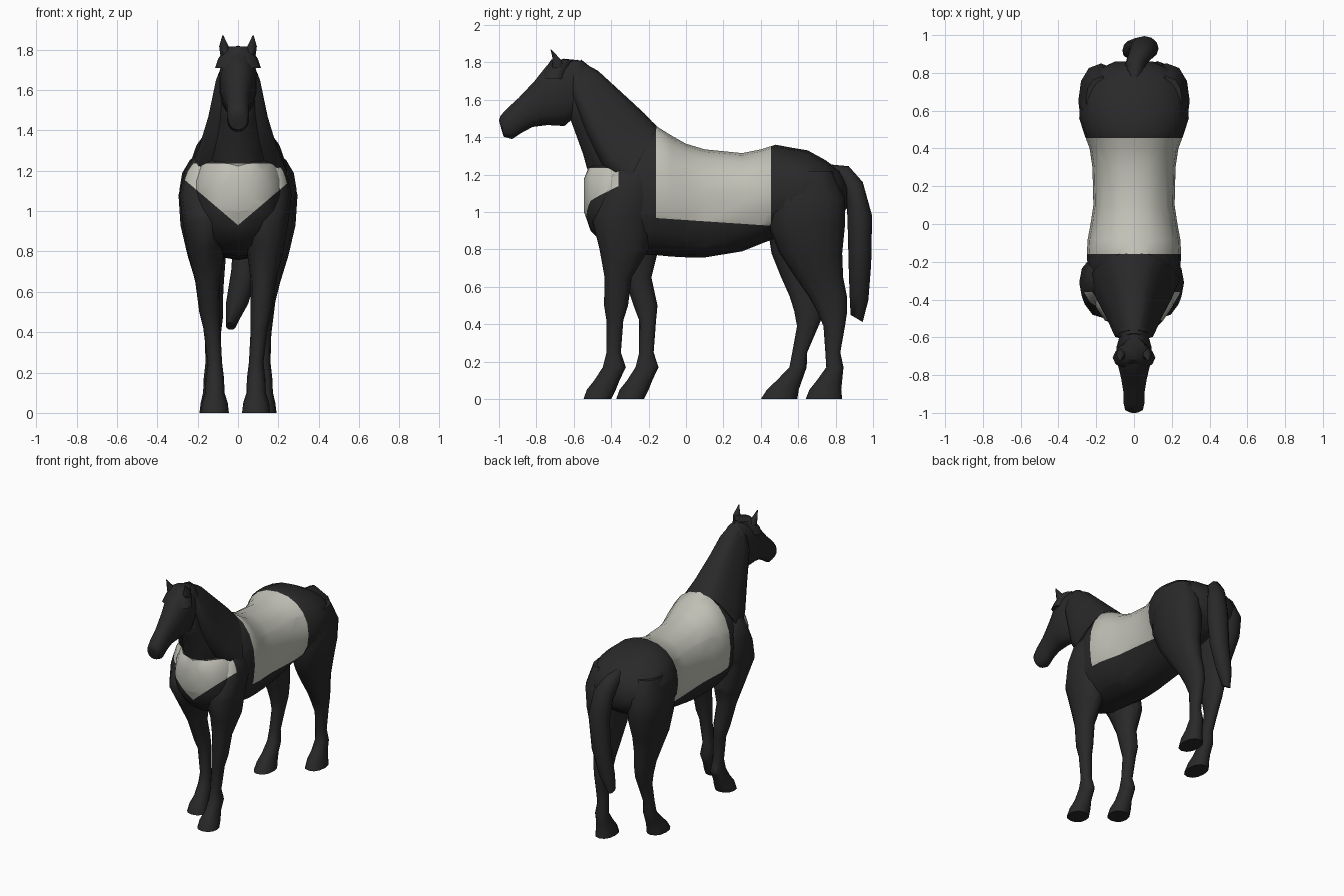
import bpy, bmesh, math
from mathutils import Vector


def material(name, rgb):
    m = bpy.data.materials.new(name)
    m.diffuse_color = (*rgb, 1)
    return m


dark = material("black_coat", (0.022, 0.022, 0.023))
light = material("pale_grey", (0.53, 0.53, 0.47))


def cut(bm, co, no):
    bmesh.ops.bisect_plane(bm, geom=bm.verts[:] + bm.edges[:] + bm.faces[:],
                           dist=1e-5, plane_co=co, plane_no=no)


def is_pale(c):
    """Pale saddle area and pale chest shield."""
    saddle = -0.16 < c.y < 0.455 and c.z > 0.957 - 0.067 * c.y
    chest = c.y < -0.36 and 0.93 + 0.85 * abs(c.x) < c.z < 1.235
    return saddle or chest


def loft(name, stations, n=14, e=1.0, taper=0.0, painted=False):
    """Skin rings; station = (y0, z0, y1, z1, centre x, half width)."""
    bm = bmesh.new()
    rings = []
    for y0, z0, y1, z1, cx, w in stations:
        ring = []
        for i in range(n):
            a = 2 * math.pi * i / n
            c, s = math.cos(a), math.sin(a)
            c = math.copysign(abs(c) ** e, c)
            s = math.copysign(abs(s) ** e, s)
            t = (c + 1) / 2
            ring.append(bm.verts.new((cx + w * s * (1 - taper * t),
                                      y0 + (y1 - y0) * t, z0 + (z1 - z0) * t)))
        rings.append(ring)
    for r, q in zip(rings, rings[1:]):
        for i in range(n):
            j = (i + 1) % n
            bm.faces.new((r[i], r[j], q[j], q[i]))
    bm.faces.new(rings[0])
    bm.faces.new(rings[-1])
    bmesh.ops.recalc_face_normals(bm, faces=bm.faces[:])
    if painted:
        # cut the coat along the colour borders
        cut(bm, (0, -0.16, 0), (0, 1, 0))
        cut(bm, (0, 0.455, 0), (0, 1, 0))
        cut(bm, (0, 0, 0.957), (0, 0.067, 1))
        cut(bm, (0, -0.36, 0), (0, 1, 0))
        cut(bm, (0, 0, 1.235), (0, 0, 1))
        for s in (-1, 1):
            cut(bm, (0, 0, 0.93), Vector((0.85 * s, 0, 1)).normalized())
        for f in bm.faces:
            f.material_index = int(is_pale(f.calc_center_median()))
    me = bpy.data.meshes.new(name)
    bm.to_mesh(me)
    bm.free()
    me.materials.append(dark)
    me.materials.append(light)
    me.shade_smooth()
    me.set_sharp_from_angle(angle=math.radians(55))
    ob = bpy.data.objects.new(name, me)
    bpy.context.collection.objects.link(ob)
    return ob


# Torso: y, bottom, top, half width
torso = [(-.545, 1.0, 1.18, .07), (-.51, .9, 1.26, .155), (-.43, .82, 1.31, .21),
         (-.3, .775, 1.38, .24), (-.16, .77, 1.46, .25), (-.08, .762, 1.41, .245),
         (0, .758, 1.365, .23), (.1, .757, 1.335, .215), (.3, .79, 1.315, .22),
         (.4, .83, 1.335, .235), (.48, .86, 1.36, .265), (.56, .87, 1.345, .29),
         (.65, .88, 1.33, .285), (.75, .92, 1.275, .26), (.82, .97, 1.22, .19),
         (.86, 1.02, 1.15, .1)]
loft("torso", [(y, b, y, t, 0, w) for y, b, t, w in torso], 20, 0.92, painted=True)

# Neck, draped mane, head and forelock
loft("neck", [(-.62, 1.5, -.56, 1.815, 0, .085), (-.59, 1.42, -.43, 1.71, 0, .105),
              (-.55, 1.31, -.28, 1.57, 0, .135), (-.52, 1.2, -.155, 1.46, 0, .165),
              (-.45, 1.1, -.1, 1.38, 0, .16)], 16, painted=True)
loft("mane", [(-.615, 1.74, -.58, 1.815, 0, .07), (-.61, 1.62, -.47, 1.755, 0, .13),
              (-.535, 1.42, -.35, 1.645, 0, .175), (-.45, 1.24, -.22, 1.525, 0, .235),
              (-.33, 1.12, -.155, 1.455, 0, .29)], 16, 0.6, 0.55)
loft("head", [(-.57, 1.53, -.56, 1.81, 0, .07), (-.65, 1.46, -.655, 1.82, 0, .095),
              (-.74, 1.465, -.745, 1.782, 0, .088), (-.82, 1.455, -.81, 1.70, 0, .07),
              (-.885, 1.42, -.895, 1.61, 0, .057), (-.93, 1.39, -.955, 1.555, 0, .057),
              (-.975, 1.403, -.992, 1.515, 0, .048), (-.985, 1.435, -1.0, 1.49, 0, .028)],
     14, 0.9)
loft("forelock", [(-.72, 1.815, -.6, 1.815, 0, .06), (-.765, 1.75, -.62, 1.76, 0, .098),
                  (-.775, 1.71, -.64, 1.71, 0, .113)], 12)

# Ears
for side, label in ((1, "right"), (-1, "left")):
    loft(label + "_ear", [(-.72, 1.77, -.65, 1.77, .06 * side, .028),
                          (-.715, 1.82, -.665, 1.81, .07 * side, .024),
                          (-.725, 1.87, -.72, 1.87, .075 * side, .003)], 7)

# Legs: z, front y, back y, half width, x shift outward
front_leg = [(1.27, -.38, -.22, .05, .05), (1.2, -.4, -.18, .085, .065),
             (1.08, -.45, -.17, .115, .06), (.95, -.5, -.18, .12, .04),
             (.8, -.462, -.2, .09, .045), (.65, -.435, -.29, .062, .035),
             (.5, -.438, -.31, .052, .025), (.42, -.425, -.335, .042, .015),
             (.25, -.425, -.348, .036, 0), (.17, -.445, -.322, .046, 0),
             (.1, -.49, -.355, .048, 0), (.05, -.53, -.375, .064, 0),
             (0, -.548, -.4, .07, 0)]
hind_leg = [(1.22, .52, .78, .08, .05), (1.08, .45, .85, .12, .05),
            (.93, .44, .85, .12, .04), (.78, .5, .835, .095, .03),
            (.65, .585, .84, .07, .015), (.55, .655, .86, .055, .005),
            (.47, .7, .862, .05, 0), (.39, .735, .85, .04, 0),
            (.25, .745, .825, .036, 0), (.17, .75, .842, .045, 0),
            (.1, .7, .835, .048, 0), (.05, .66, .83, .06, 0),
            (0, .64, .835, .066, 0)]


def leg(name, profile, x, stride, fade):
    """Stride shifts the foot along y, fading out up to the shoulder or hip."""
    rows = []
    for z, a, b, w, out in profile:
        d = stride * min(1, max(0, (.95 - z) / fade))
        rows.append((a + d, z, b + d, z, x + math.copysign(out, x), w))
    loft(name, rows, 12, 0.9, painted=profile is front_leg)


leg("right_front_leg", front_leg, .09, 0, .5)
leg("left_front_leg", front_leg, -.115, .175, .5)
leg("right_hind_leg", hind_leg, .125, 0, .95)
leg("left_hind_leg", hind_leg, -.125, -.24, .95)

# Tail
loft("tail", [(.78, 1.15, .765, 1.255, 0, .035), (.83, 1.12, .87, 1.245, .01, .055),
              (.86, 1.05, .945, 1.16, .04, .07), (.865, .9, .995, .98, .055, .075),
              (.87, .7, .99, .72, .035, .068), (.875, .55, .975, .53, -.005, .055),
              (.88, .45, .945, .412, -.035, .025)], 12)
